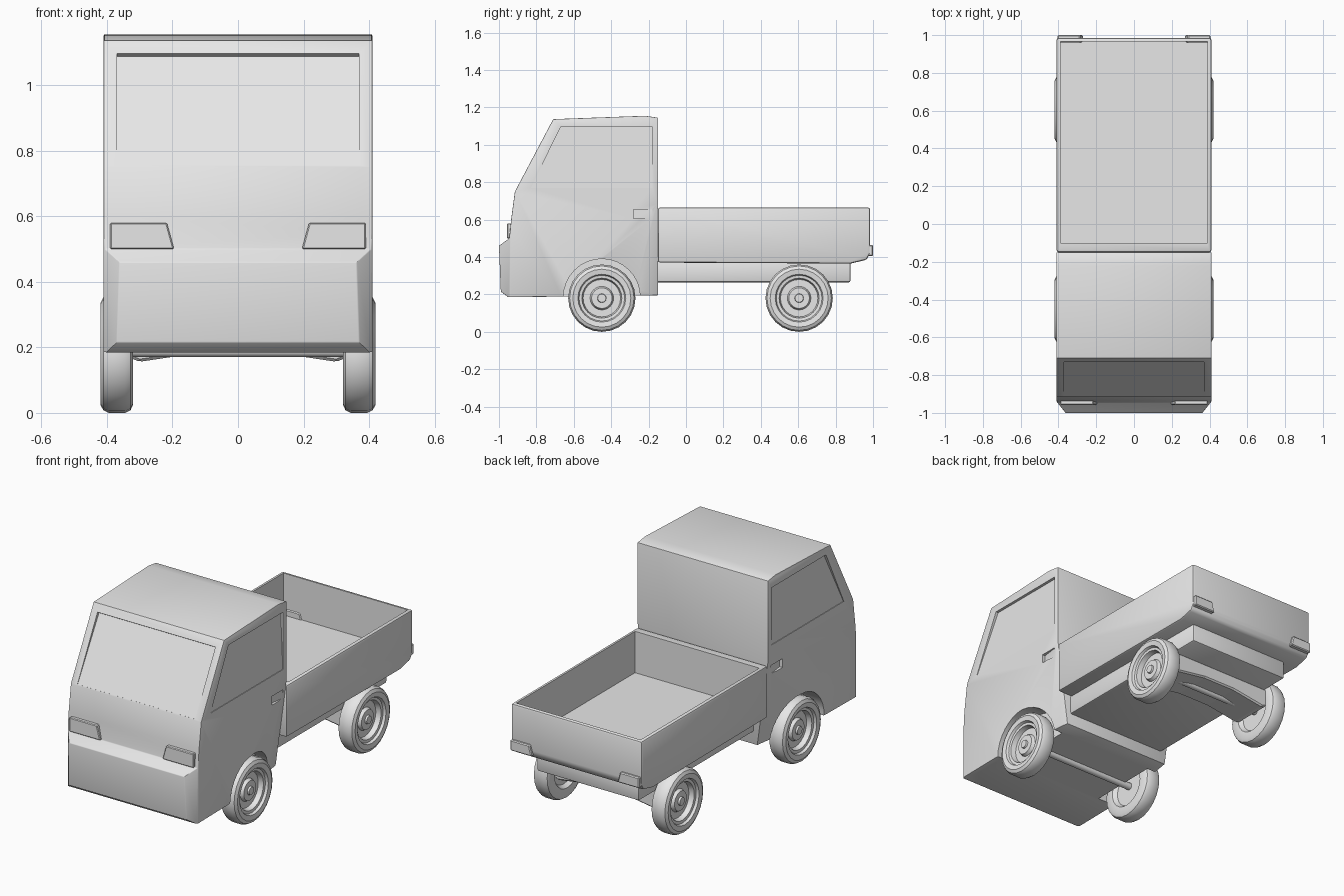
import bpy, bmesh, math
from mathutils import Vector, Matrix

cube = bpy.data.objects.get("Cube")
if cube:
    bpy.data.objects.remove(cube, do_unlink=True)

paint = bpy.data.materials.new("light_grey")
paint.use_nodes = True
paint.diffuse_color = (0.8, 0.8, 0.8, 1)
for node in paint.node_tree.nodes:
    if node.type == 'BSDF_PRINCIPLED':
        node.inputs["Base Color"].default_value = (0.8, 0.8, 0.8, 1)


def make(name, bm):
    bmesh.ops.recalc_face_normals(bm, faces=bm.faces)
    mesh = bpy.data.meshes.new(name)
    bm.to_mesh(mesh)
    bm.free()
    obj = bpy.data.objects.new(name, mesh)
    mesh.materials.append(paint)
    bpy.context.collection.objects.link(obj)
    return obj


def prism(profile, axis, start, end):
    """Extrude a profile along x (points are y, z) or y (points are x, z)."""
    bm = bmesh.new()
    def place(p, d):
        return (d, p[0], p[1]) if axis == 'x' else (p[0], d, p[1])
    a = [bm.verts.new(place(p, start)) for p in profile]
    b = [bm.verts.new(place(p, end)) for p in profile]
    bm.faces.new(a)
    bm.faces.new(b[::-1])
    n = len(a)
    for i in range(n):
        j = (i + 1) % n
        bm.faces.new((a[i], b[i], b[j], a[j]))
    bmesh.ops.recalc_face_normals(bm, faces=bm.faces)
    return bm


def rect(u0, v0, u1, v1):
    return [(u0, v0), (u1, v0), (u1, v1), (u0, v1)]


def apply(obj, mod):
    bpy.ops.object.select_all(action='DESELECT')
    bpy.context.view_layer.objects.active = obj
    obj.select_set(True)
    bpy.ops.object.modifier_apply(modifier=mod.name)


def bevel(obj, width, segments=2, angle=25):
    mod = obj.modifiers.new("bevel", 'BEVEL')
    mod.width, mod.segments = width, segments
    mod.limit_method, mod.angle_limit = 'ANGLE', math.radians(angle)
    apply(obj, mod)


def cut(obj, bm):
    cutter = make("cutter", bm)
    cutter.hide_render = True
    mod = obj.modifiers.new("cut", 'BOOLEAN')
    mod.operation, mod.solver, mod.object = 'DIFFERENCE', 'EXACT', cutter
    apply(obj, mod)
    bpy.data.objects.remove(cutter, do_unlink=True)


def smooth(obj, angle=35):
    bpy.ops.object.select_all(action='DESELECT')
    bpy.context.view_layer.objects.active = obj
    obj.select_set(True)
    bpy.ops.object.shade_smooth_by_angle(angle=math.radians(angle))


def slice_off(bm, point, normal):
    """Remove everything on the normal side of a plane and close the hole."""
    geom = bm.verts[:] + bm.edges[:] + bm.faces[:]
    res = bmesh.ops.bisect_plane(bm, geom=geom, plane_co=point, plane_no=normal, clear_outer=True)
    edges = [e for e in res["geom_cut"] if isinstance(e, bmesh.types.BMEdge)]
    bmesh.ops.edgeloop_fill(bm, edges=edges)


# Cab shell with chamfered bumper corners and tucked-in lower rear corners
side = [(-0.95, 0.185), (-0.99, 0.215), (-1.0, 0.46), (-0.945, 0.5), (-0.935, 0.6),
        (-0.915, 0.75), (-0.71, 1.137), (-0.22, 1.155), (-0.15, 1.145), (-0.15, 0.195)]
bm = prism(side, 'x', -0.41, 0.41)
for s in (1, -1):
    slice_off(bm, (s * 0.41, -0.94, 0), (s, -0.8, 0))
    p, q, r = (Vector((s * x, y, z)) for x, y, z in
               ((0.41, -0.45, 0.4), (0.41, -0.22, 0.62), (0.35, -0.15, 0.25)))
    normal = (q - p).cross(r - p)
    slice_off(bm, p, normal if normal.x * s > 0 else -normal)
cab = make("cab", bm)
bevel(cab, 0.016, 2, 28)

# Windscreen recess
cut(cab, prism([(-0.91, 0.755), (-0.718, 1.088), (-0.80, 1.14), (-0.99, 0.79)], 'x', -0.37, 0.37))

WHEEL_Y = {"front": -0.45, "rear": 0.605}
for s in (1, -1):
    # Side window recess, deeper at the top
    bm = prism([(-0.83, 0.77), (-0.67, 1.095), (-0.18, 1.095), (-0.18, 0.77)], 'x', s * 0.394, s * 0.45)
    for v in bm.verts:
        if v.co.z < 0.8 and abs(v.co.x) < 0.42:
            v.co.x = s * 0.407
    cut(cab, bm)
    # Door handle recess
    bm = prism(rect(-0.28, 0.605, -0.18, 0.655), 'x', s * 0.405, s * 0.45)
    for v in bm.verts:
        if v.co.y < -0.25 and abs(v.co.x) < 0.42:
            v.co.x = s * 0.392
    cut(cab, bm)
    # Wheel arch
    bm = bmesh.new()
    bmesh.ops.create_cone(bm, cap_ends=True, segments=32, radius1=0.205, radius2=0.205, depth=0.2,
                          matrix=Matrix.Translation((s * 0.4, WHEEL_Y["front"], 0.185))
                          @ Matrix.Rotation(math.pi / 2, 4, 'Y'))
    cut(cab, bm)
smooth(cab, 30)

# Cargo bed: open tray
bed_side = [(-0.15, 0.37), (0.88, 0.365), (0.965, 0.385), (0.985, 0.42), (0.985, 0.665), (-0.15, 0.665)]
bed = make("cargo_bed", prism(bed_side, 'x', -0.41, 0.41))
bevel(bed, 0.012)
cut(bed, prism(rect(-0.10, 0.43, 0.965, 0.8), 'x', -0.39, 0.39))
smooth(bed)

# Chassis under the bed
chassis = make("chassis", prism(rect(-0.2, 0.265, 0.88, 0.38), 'x', -0.32, 0.32))
bevel(chassis, 0.01)
smooth(chassis)

# Rear axle housing, arched towards the middle
half = [(0.33, 0.27), (0.33, 0.168), (0.30, 0.156), (0.10, 0.186)]
housing = make("rear_axle_housing",
               prism(half + [(-x, z) for x, z in reversed(half)], 'y', 0.49, 0.72))
bevel(housing, 0.008, 1)

# Lamps
for label, s in (("left", 1), ("right", -1)):
    lamp = make(label + "_headlight", prism(
        [(s * x, z) for x, z in ((0.195, 0.5), (0.39, 0.5), (0.39, 0.58), (0.217, 0.58))],
        'y', -0.957, -0.91))
    bevel(lamp, 0.004, 1)
    tail = make(label + "_tail_light", prism(
        [(s * x, z) for x, z in ((0.27, 0.405), (0.405, 0.405), (0.405, 0.465), (0.285, 0.465))],
        'y', 0.96, 1.0))
    bevel(tail, 0.005, 1)

# Wheels: lathe profile of (radius, distance from centre line)
tyre = [(0, 0.4), (0.022, 0.4), (0.024, 0.39), (0.055, 0.39), (0.063, 0.372), (0.1, 0.372),
        (0.107, 0.4), (0.122, 0.402), (0.128, 0.416), (0.155, 0.42), (0.172, 0.411), (0.18, 0.395),
        (0.18, 0.345), (0.172, 0.328), (0.155, 0.32), (0.115, 0.322), (0.1, 0.345), (0, 0.345)]
for end, y in WHEEL_Y.items():
    for label, s in (("left", 1), ("right", -1)):
        bm = bmesh.new()
        verts = [bm.verts.new((s * x, y, 0.18 + r)) for r, x in tyre]
        edges = [bm.edges.new(pair) for pair in zip(verts, verts[1:])]
        bmesh.ops.spin(bm, geom=verts + edges, cent=(0, y, 0.18), axis=(1, 0, 0),
                       angle=math.tau, steps=24)
        bmesh.ops.remove_doubles(bm, verts=bm.verts, dist=0.0005)
        smooth(make(f"{end}_{label}_wheel", bm))
    # Axle shaft between the pair
    bm = bmesh.new()
    bmesh.ops.create_cone(bm, cap_ends=True, segments=12, radius1=0.02, radius2=0.02, depth=0.7,
                          matrix=Matrix.Translation((0, y, 0.19)) @ Matrix.Rotation(math.pi / 2, 4, 'Y'))
    smooth(make(end + "_axle", bm))
